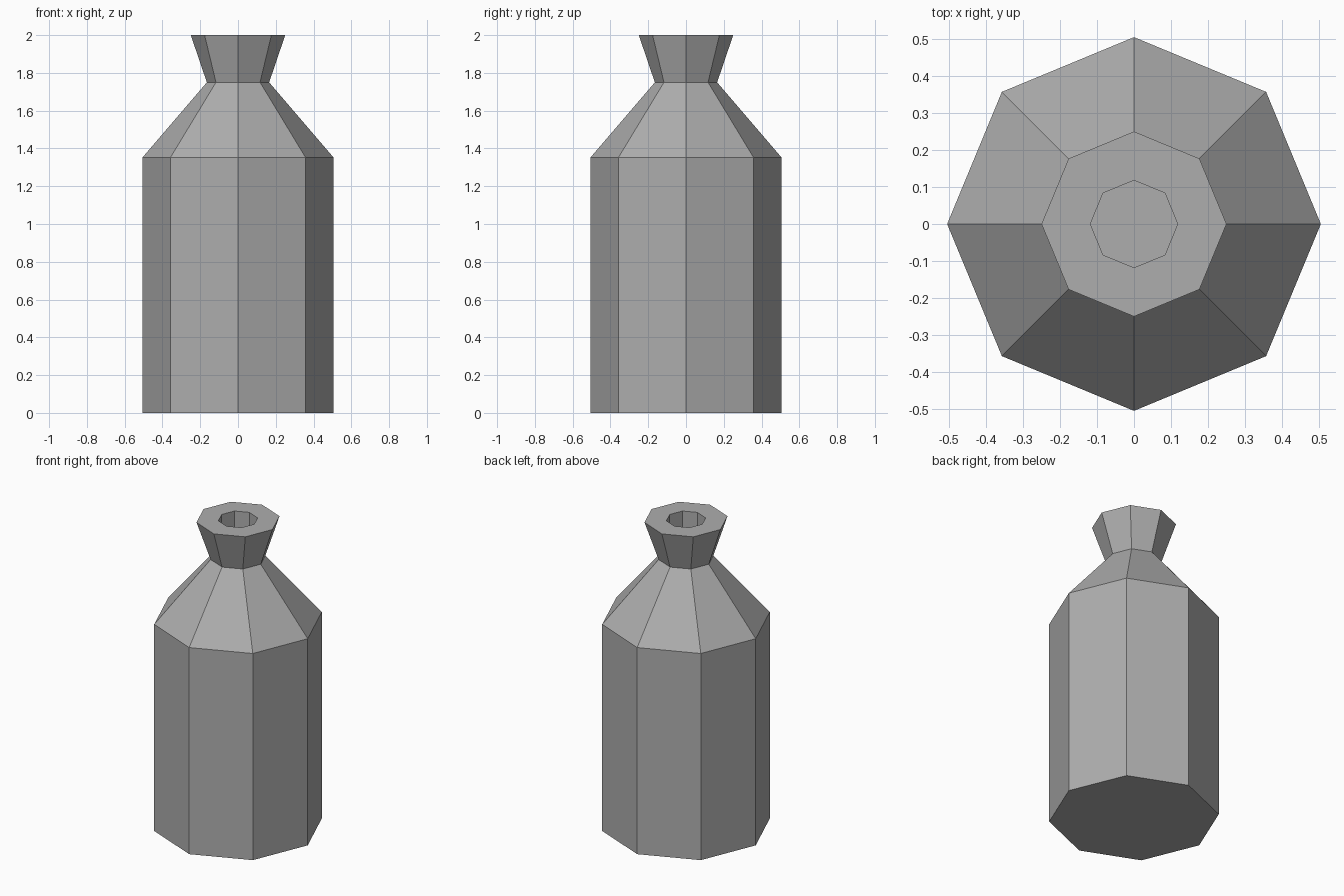
import bpy, bmesh
from math import sin, cos, tau

cube = bpy.data.objects.get("Cube")
if cube:
    bpy.data.objects.remove(cube, do_unlink=True)

SIDES = 8

# Material
grey = bpy.data.materials.new("mid_grey")
grey.use_nodes = True
colour = (0.42, 0.42, 0.42, 1)
grey.diffuse_color = colour
grey.node_tree.nodes["Principled BSDF"].inputs["Base Color"].default_value = colour


def lathe(name, profile):
    """Spin a (radius, height) profile into a faceted solid with capped ends."""
    bm = bmesh.new()
    rings = [[bm.verts.new((r * cos(tau * i / SIDES), r * sin(tau * i / SIDES), z))
              for i in range(SIDES)] for r, z in profile]
    for low, high in zip(rings, rings[1:]):
        for i in range(SIDES):
            j = (i + 1) % SIDES
            bm.faces.new((low[i], low[j], high[j], high[i]))
    bm.faces.new(rings[0][::-1])
    bm.faces.new(rings[-1])
    bmesh.ops.recalc_face_normals(bm, faces=bm.faces)
    mesh = bpy.data.meshes.new(name)
    bm.to_mesh(mesh)
    bm.free()
    mesh.materials.append(grey)
    obj = bpy.data.objects.new(name, mesh)
    bpy.context.collection.objects.link(obj)


# Body, shoulder, waist, flared lip, then down into the mouth
lathe("bottle", [(0.505, 0), (0.505, 1.353), (0.165, 1.75),
                 (0.25, 2), (0.118, 2), (0.118, 1.75)])
